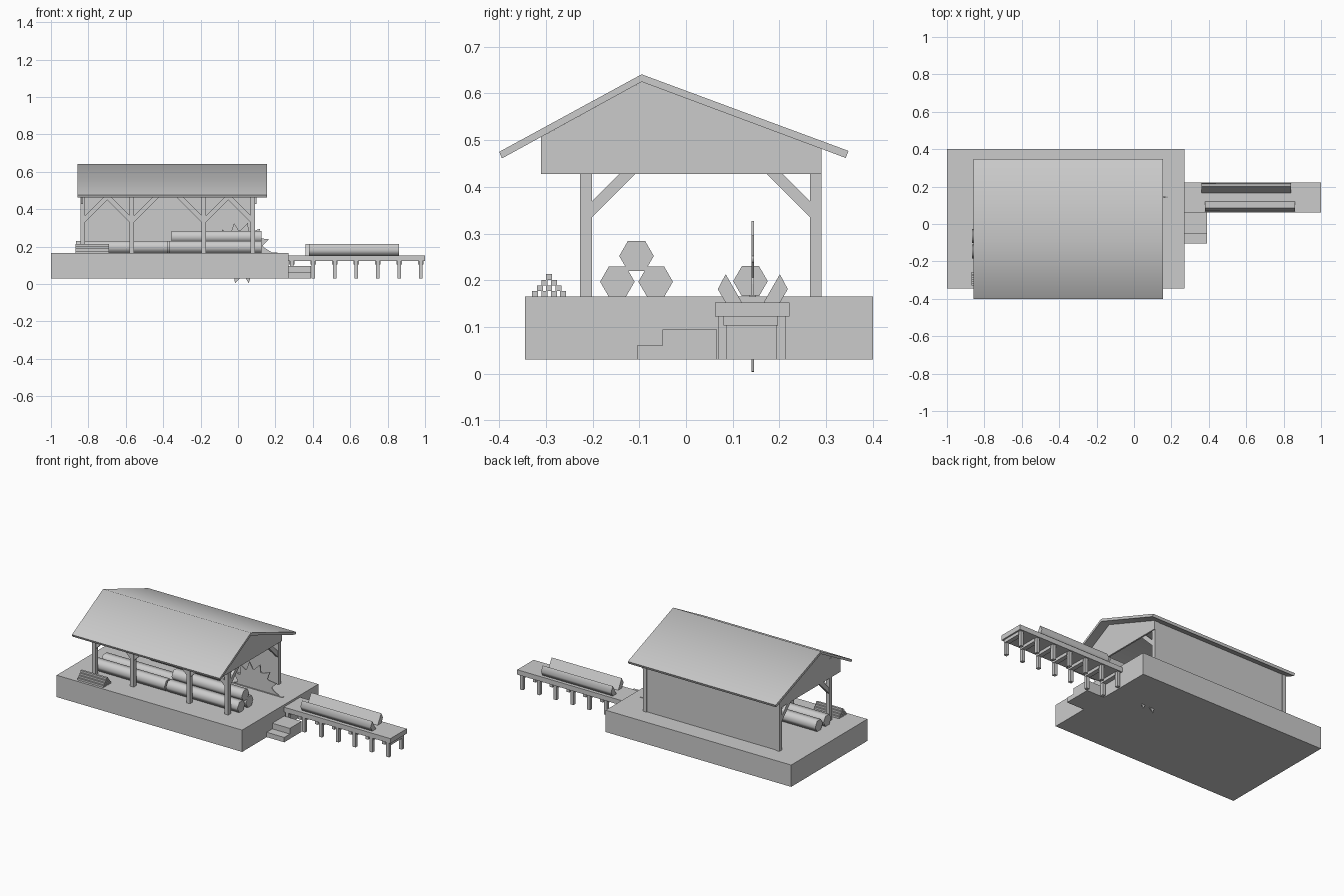
import bpy, bmesh, math
from math import sin, cos, pi, radians
from mathutils import Vector

if "Cube" in bpy.data.objects:
    bpy.data.objects.remove(bpy.data.objects["Cube"], do_unlink=True)

grey = bpy.data.materials.new("plain_grey")
grey.use_nodes = True
grey.diffuse_color = (0.6, 0.6, 0.6, 1)
grey.node_tree.nodes["Principled BSDF"].inputs["Base Color"].default_value = (0.6, 0.6, 0.6, 1)


def finish(name, bm, smooth=None):
    bmesh.ops.recalc_face_normals(bm, faces=bm.faces)
    me = bpy.data.meshes.new(name)
    bm.to_mesh(me)
    bm.free()
    me.materials.append(grey)
    ob = bpy.data.objects.new(name, me)
    bpy.context.collection.objects.link(ob)
    if smooth:
        bpy.ops.object.select_all(action='DESELECT')
        ob.select_set(True)
        bpy.context.view_layer.objects.active = ob
        bpy.ops.object.shade_smooth_by_angle(angle=radians(smooth))
    return ob


def prism(name, pts, lo, hi, axis=0, smooth=None):
    """Extrude a 2D outline along x (outline in y, z) or along y (outline in x, z)."""
    bm = bmesh.new()
    put = (lambda p, d: (d, p[0], p[1])) if axis == 0 else (lambda p, d: (p[0], d, p[1]))
    face = bm.faces.new([bm.verts.new(put(p, lo)) for p in pts])
    new = bmesh.ops.extrude_face_region(bm, geom=[face])["geom"]
    shift = Vector((hi - lo, 0, 0) if axis == 0 else (0, hi - lo, 0))
    bmesh.ops.translate(bm, vec=shift, verts=[v for v in new if isinstance(v, bmesh.types.BMVert)])
    return finish(name, bm, smooth)


def box(name, x0, x1, y0, y1, z0, z1):
    return prism(name, [(y0, z0), (y1, z0), (y1, z1), (y0, z1)], x0, x1)


def brace(name, u, side, z0, reach, lo, hi, axis):
    """Diagonal strut rising from a post face at u towards side."""
    w = 0.035
    pts = [(u, z0), (u, z0 + w), (u + side * (reach - w), z0 + reach),
           (u + side * reach, z0 + reach)]
    prism(name, pts, lo, hi, axis)


def log(name, y, z, x0, x1, r=0.037):
    prism(name, [(y + r * cos(i * pi / 3), z + r * sin(i * pi / 3)) for i in range(6)],
          x0, x1, smooth=65)


# Foundation and entry steps
box("foundation", -1, 0.27, -0.345, 0.4, 0.03, 0.165)
prism("steps", [(-0.105, 0.03), (0.066, 0.03), (0.066, 0.095), (-0.05, 0.095),
                (-0.05, 0.06), (-0.105, 0.06)], 0.27, 0.39)

# Roof and gable panels
prism("roof", [(-0.4, 0.475), (-0.095, 0.641), (0.348, 0.477), (0.342, 0.462),
               (-0.095, 0.625), (-0.394, 0.461)], -0.857, 0.155, smooth=65)
for x in (-0.84, 0.088):
    prism("gable", [(-0.31, 0.428), (0.29, 0.428), (0.29, 0.482), (-0.095, 0.625),
                    (-0.31, 0.507)], x, x + 0.01)

# Posts, wall and braces
posts = (-0.83, -0.567, -0.182, 0.08)
for x in posts:
    box("front_post", x - 0.012, x + 0.012, -0.227, -0.201, 0.165, 0.55)
    for side in (-1, 1):
        if -0.83 < x + side * 0.1 < 0.1:
            brace("front_brace", x + side * 0.012, side, 0.33, 0.14, -0.222, -0.206, 1)
for x in (posts[0], posts[-1]):
    box("back_post", x - 0.012, x + 0.012, 0.265, 0.29, 0.165, 0.485)
    brace("end_brace", -0.201, 1, 0.335, 0.095, x - 0.009, x + 0.009, 0)
    brace("end_brace", 0.265, -1, 0.335, 0.095, x - 0.009, x + 0.009, 0)
box("front_beam", -0.83, 0.088, -0.227, -0.201, 0.468, 0.5)
box("back_wall", -0.83, 0.08, 0.27, 0.285, 0.165, 0.484)

# Log stacks
for y in (-0.147, -0.065):
    log("log", y, 0.197, -0.365, 0.125)
    log("log", y, 0.197, -0.865, -0.375)
log("top_log", -0.106, 0.252, -0.355, 0.125)
log("log_at_saw", 0.138, 0.198, -0.68, -0.15)

# Stacked lumber pyramid
for row in range(4):
    for i in range(4 - row):
        y = -0.323 + 0.02 * i + 0.01 * row
        z = 0.165 + 0.012 * row
        box("lumber", -0.868, -0.69, y - 0.0065, y + 0.0065, z, z + 0.012)

# Circular saw blade with hooked teeth
outline = []
teeth = 14
step = 2 * pi / teeth
for i in range(teeth):
    a = radians(78) + i * step
    for da, r in ((-0.12, 0.122), (0, 0.165), (0.2, 0.128), (0.27, 0.122)):
        outline.append((0.018 + r * cos(a + da), 0.165 + r * sin(a + da)))
prism("saw_blade", outline, 0.14, 0.146, axis=1)
box("saw_slot", -0.17, 0.21, 0.136, 0.15, 0.165, 0.168)

# Loading dock on trestles
box("dock_deck", 0.27, 1, 0.062, 0.222, 0.122, 0.152)
for i in range(7):
    x = 0.977 - 0.115 * i
    box("dock_crossbeam", x - 0.014, x + 0.014, 0.08, 0.197, 0.103, 0.122)
    for y in (0.068, 0.193):
        box("dock_leg", x - 0.01, x + 0.01, y, y + 0.02, 0.03, 0.122)

# Split logs on the dock
for side, x in ((-1, 0.38), (1, 0.36)):
    prism("split_log", [(0.143 + side * u, z) for u, z in
                        ((0.075, 0.181), (0.058, 0.213), (0.023, 0.152), (0.058, 0.152))],
          x, x + 0.48, smooth=65)
